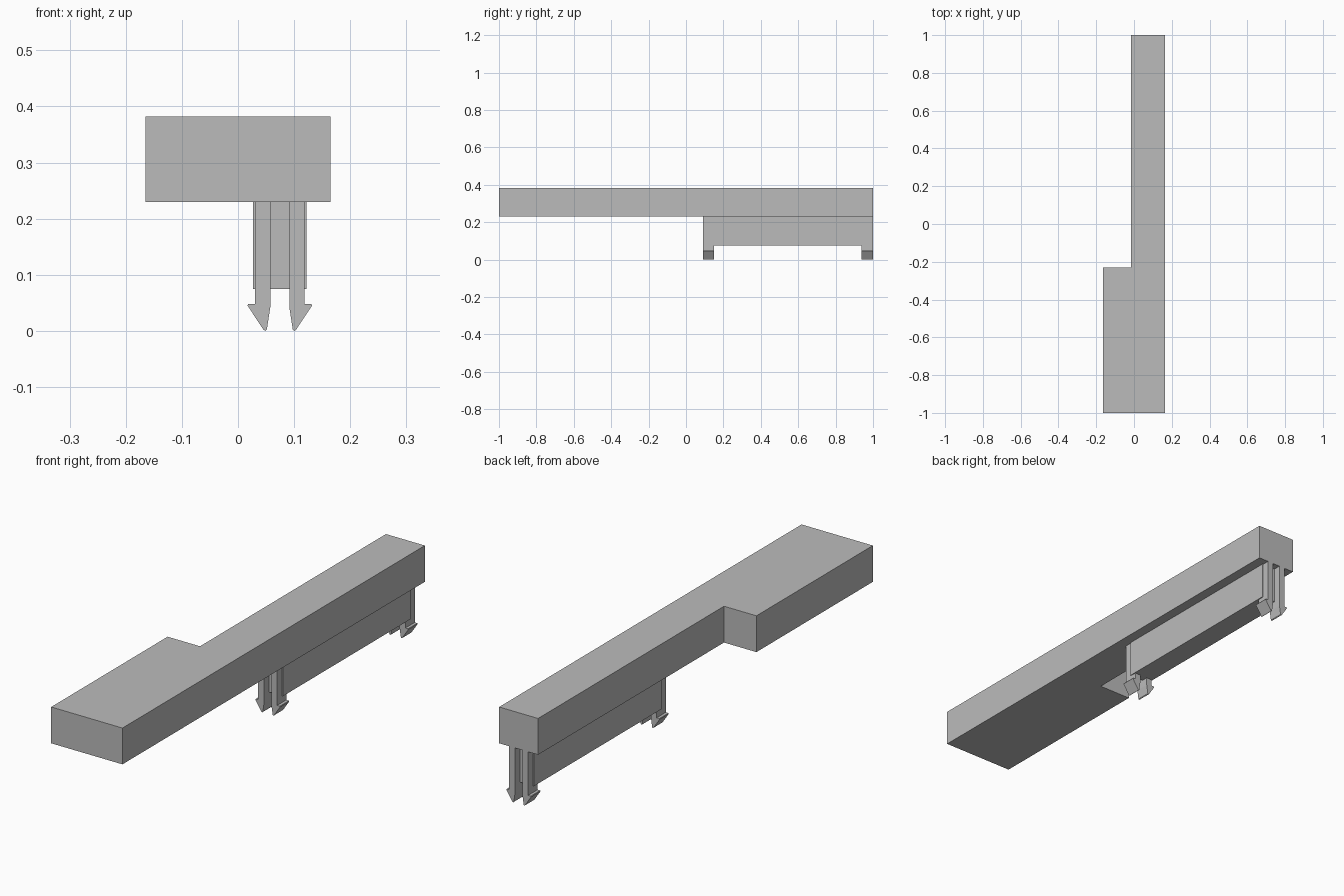
import bpy
import bmesh

default = bpy.data.objects.get("Cube")
if default:
    bpy.data.objects.remove(default, do_unlink=True)

grey = bpy.data.materials.new("plain grey")
grey.use_nodes = True
grey.diffuse_color = (0.5, 0.5, 0.5, 1)
grey.node_tree.nodes["Principled BSDF"].inputs["Base Color"].default_value = (0.5, 0.5, 0.5, 1)


def extrude_profile(name, points, offset):
    """Fill a closed outline and sweep it along the offset vector."""
    bm = bmesh.new()
    face = bm.faces.new([bm.verts.new(p) for p in points])
    swept = bmesh.ops.extrude_face_region(bm, geom=[face])
    moved = [g for g in swept["geom"] if isinstance(g, bmesh.types.BMVert)]
    bmesh.ops.translate(bm, vec=offset, verts=moved)
    bmesh.ops.recalc_face_normals(bm, faces=bm.faces)
    mesh = bpy.data.meshes.new(name)
    bm.to_mesh(mesh)
    bm.free()
    mesh.materials.append(grey)
    obj = bpy.data.objects.new(name, mesh)
    bpy.context.collection.objects.link(obj)
    return obj


BAR_BOTTOM, BAR_TOP = 0.23, 0.382
CLIP_X = 0.0745  # centre line of the web and clips

# Stepped bar, wide at the front
outline = [(-0.165, -1), (0.165, -1), (0.165, 1), (-0.015, 1), (-0.015, -0.23), (-0.165, -0.23)]
extrude_profile("stepped_bar", [(x, y, BAR_BOTTOM) for x, y in outline],
                (0, 0, BAR_TOP - BAR_BOTTOM))

# Web under the narrow part, ending halfway into each clip
half = 0.0475
web = [(CLIP_X - half, 0.075), (CLIP_X + half, 0.075),
       (CLIP_X + half, BAR_BOTTOM), (CLIP_X - half, BAR_BOTTOM)]
extrude_profile("web", [(x, 0.123, z) for x, z in web], (0, 0.845, 0))

# Barbed snap prongs: distance outward from the centre line, height
prong = [(0.017, BAR_BOTTOM), (0.017, 0.042), (0.023, 0.003), (0.026, 0),
         (0.029, 0.002), (0.0575, 0.045), (0.056, 0.048), (0.044, 0.048),
         (0.044, BAR_BOTTOM)]
for place, y0, depth in (("front", 0.09, 0.06), ("back", 0.938, 0.062)):
    for side, sign in (("left", 1), ("right", -1)):
        points = [(CLIP_X + sign * d, y0, z) for d, z in prong]
        extrude_profile(f"{place}_{side}_prong", points, (0, depth, 0))
